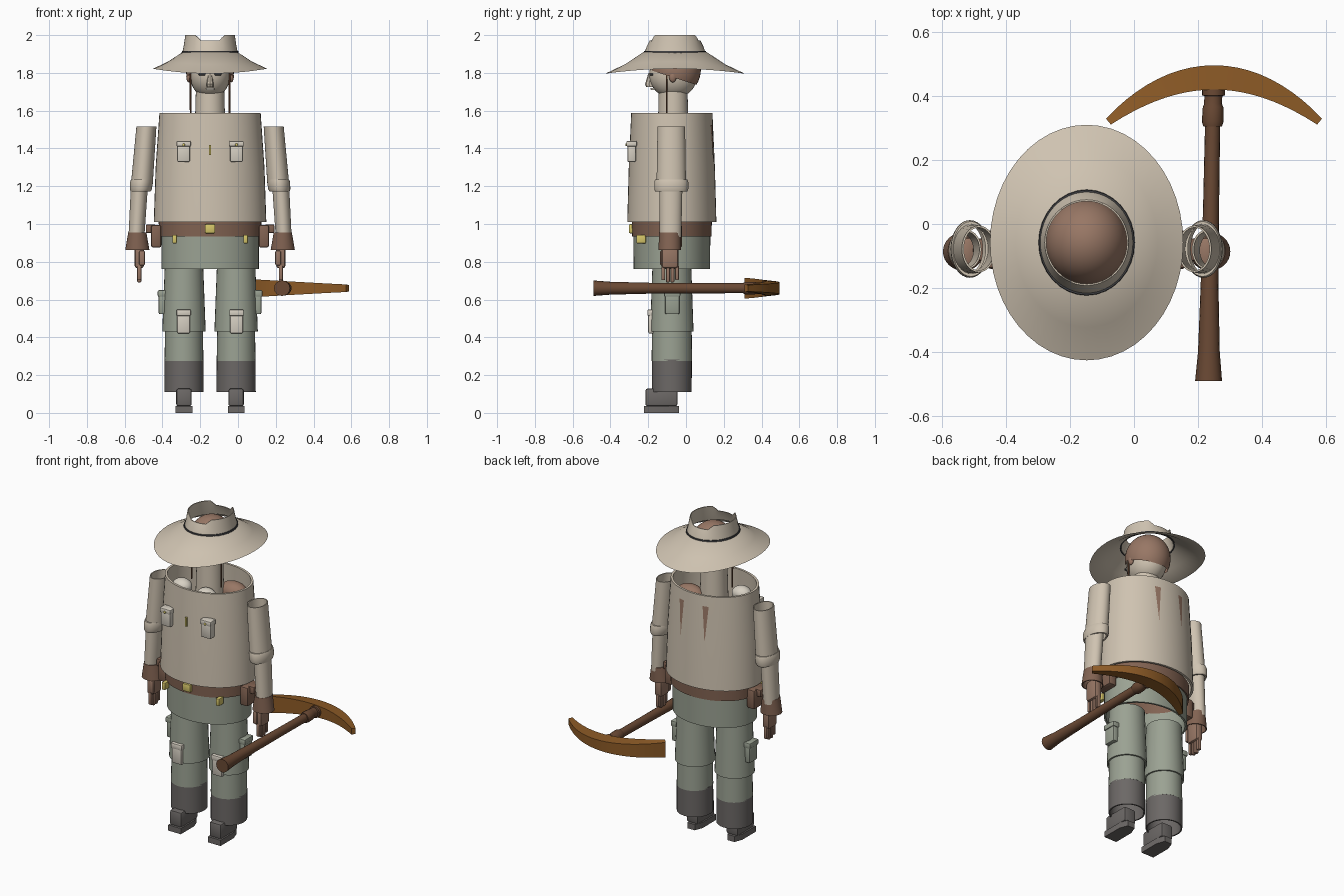
import bpy, bmesh, math
from mathutils import Matrix, Vector

cube = bpy.data.objects.get("Cube")
if cube:
    bpy.data.objects.remove(cube, do_unlink=True)

CX, CY = -0.148, -0.075          # axis of the figure
parts = []


def material(name, rgb):
    lin = [((c / 255 + 0.055) / 1.055) ** 2.4 for c in rgb] + [1]
    m = bpy.data.materials.new(name)
    m.use_nodes = True
    m.diffuse_color = lin
    m.node_tree.nodes["Principled BSDF"].inputs["Base Color"].default_value = lin
    return m


BEIGE = material("beige cloth", (207, 195, 177))
PALE = material("pale cloth", (216, 209, 196))
GREEN = material("grey green cloth", (155, 162, 147))
LEATHER = material("brown leather", (130, 99, 82))
SKIN = material("warm brown", (152, 119, 101))
HANDLE = material("dark wood", (106, 73, 52))
WOOD = material("orange wood", (140, 90, 38))
BOOT = material("dark grey", (108, 104, 102))
BRASS = material("yellow brass", (214, 198, 105))
BAND = material("charcoal", (62, 63, 66))


def finish(name, bm, mat):
    bmesh.ops.recalc_face_normals(bm, faces=bm.faces)
    me = bpy.data.meshes.new(name)
    bm.to_mesh(me)
    bm.free()
    me.materials.append(mat)
    ob = bpy.data.objects.new(name, me)
    bpy.context.collection.objects.link(ob)
    parts.append(ob)
    return ob


def loft(name, rings, mat, wall=0.0, axis="z", sides=32, shape=None):
    """Elliptic rings (position, centre a, centre b, radius a, radius b);
    a wall makes an open tube, otherwise the ends are capped."""
    if wall:
        rings = rings + [(p, a, b, ra - wall, rb - wall) for p, a, b, ra, rb in reversed(rings)]
    bm = bmesh.new()
    loops = []
    for p, a, b, ra, rb in rings:
        loop = []
        for i in range(sides):
            t = math.tau * i / sides
            u, v = a + ra * math.cos(t), b + rb * math.sin(t)
            co = Vector((u, v, p) if axis == "z" else (u, p, v))
            if shape:
                co.z += shape(t, p)
            loop.append(bm.verts.new(co))
        loops.append(loop)
    pairs = list(zip(loops, loops[1:]))
    if wall:
        pairs.append((loops[-1], loops[0]))
    else:
        bm.faces.new(loops[0])
        bm.faces.new(loops[-1])
    for lo, hi in pairs:
        for i in range(sides):
            j = (i + 1) % sides
            bm.faces.new((lo[i], lo[j], hi[j], hi[i]))
    return finish(name, bm, mat)


def box(name, centre, size, mat, bevel=0.0):
    bm = bmesh.new()
    bmesh.ops.create_cube(bm, size=1, matrix=Matrix.Translation(centre) @ Matrix.Diagonal((*size, 1)))
    if bevel:
        bmesh.ops.bevel(bm, geom=bm.edges[:], offset=bevel, segments=2, affect="EDGES", profile=0.5)
    return finish(name, bm, mat)


def ball(name, centre, radii, mat, cut=None):
    bm = bmesh.new()
    bmesh.ops.create_uvsphere(bm, u_segments=32, v_segments=20, radius=1,
                              matrix=Matrix.Translation(centre) @ Matrix.Diagonal((*radii, 1)))
    if cut:
        bmesh.ops.bisect_plane(bm, geom=bm.verts[:] + bm.edges[:] + bm.faces[:],
                               plane_co=cut[0], plane_no=cut[1], clear_inner=True)
    return finish(name, bm, mat)


# Hat
HY = -0.058


def droop(t, p):
    return -0.026 * math.sin(t) ** 2 * (1.91 - p) / 0.09


def pinch(t, p):
    return -0.028 * max(0, min(1, (abs(math.sin(t)) - 0.82) / 0.1)) if p > 1.99 else 0


loft("hat_brim", [(1.91, CX, HY, 0.145, 0.168), (1.86, CX, HY, 0.222, 0.265), (1.822, CX, HY, 0.302, 0.368)],
     BEIGE, wall=0.004, sides=48, shape=droop)
loft("hat_crown", [(1.905, CX, HY, 0.147, 0.162), (1.94, CX, HY, 0.14, 0.15), (2.0, CX, HY, 0.131, 0.134)],
     BEIGE, wall=0.005, sides=48, shape=pinch)
loft("hat_band", [(1.903, CX, HY, 0.151, 0.167), (1.917, CX, HY, 0.149, 0.164)], BAND, wall=0.006)

# Head
ball("head", (CX, -0.067, 1.79), (0.107, 0.128, 0.125), BEIGE)
ball("hair", (CX, -0.055, 1.82), (0.128, 0.134, 0.145), SKIN, ((CX, 0.06, 1.735), (0, 0.32, 1)))
loft("neck", [(1.47, CX, -0.068, 0.082, 0.082), (1.71, CX, -0.068, 0.075, 0.076)], BEIGE)
loft("nose", [(1.725, CX, -0.19, 0.017, 0.02), (1.74, CX, -0.195, 0.019, 0.022),
              (1.80, CX, -0.185, 0.009, 0.014)], BEIGE, sides=8)
box("mouth", (CX, -0.172, 1.715), (0.045, 0.03, 0.012), PALE, 0.003)
for s, side in ((1, "left"), (-1, "right")):
    box(side + "_eye", (CX + s * 0.042, -0.183, 1.792), (0.036, 0.02, 0.01), BAND, 0.003)
    ball(side + "_ear", (CX + s * 0.112, -0.07, 1.78), (0.014, 0.02, 0.03), SKIN)
    loft(side + "_chin_cord", [(1.56, CX + s * 0.102, -0.102, 0.005, 0.005),
                               (1.86, CX + s * 0.105, -0.102, 0.005, 0.005)], HANDLE, sides=8)

# Jacket, belt and hips
loft("jacket", [(1.01, CX, CY, 0.298, 0.236), (1.3, CX, CY, 0.288, 0.228), (1.588, CX, CY, 0.268, 0.215)],
     BEIGE, wall=0.014, sides=48)
loft("belt", [(0.935, CX, CY, 0.27, 0.21), (1.02, CX, CY, 0.272, 0.212)], LEATHER, wall=0.02, sides=48)
loft("hips", [(0.762, CX, CY, 0.258, 0.202), (0.94, CX, CY, 0.258, 0.204)], GREEN, wall=0.012, sides=48)
box("buckle", (CX, -0.29, 0.975), (0.055, 0.026, 0.048), BRASS, 0.006)
box("zip_pull", (CX, -0.302, 1.392), (0.012, 0.012, 0.055), BRASS)
ball("inner_shirt_right", (-0.29, -0.14, 1.52), (0.06, 0.05, 0.045), PALE)
ball("inner_shirt_left", (-0.10, -0.17, 1.52), (0.06, 0.05, 0.045), PALE)
ball("inner_strap", (-0.03, 0.0, 1.5), (0.09, 0.06, 0.06), SKIN)


def back_slit(name, dx):
    def on_back(x, z):
        k = (z - 1.3) / 0.288
        rx, ry = 0.288 - 0.02 * k, 0.228 - 0.013 * k
        return (CX + x, CY + ry * math.sqrt(1 - (x / rx) ** 2) + 0.003, z)
    bm = bmesh.new()
    top = [bm.verts.new(on_back(dx + o, 1.525)) for o in (-0.018, 0, 0.018)]
    tip = bm.verts.new(on_back(dx, 1.3))
    for a, b in zip(top, top[1:]):
        bm.faces.new((a, b, tip))
    finish(name, bm, SKIN)


def pocket(name, x, y, z, w, h, d, mat, sideways=False, button=False):
    def size(a, b, c):
        return (b, a, c) if sideways else (a, b, c)
    box(name, (x, y, z), size(w, d, h), mat, 0.008)
    box(name + "_flap", (x, y, z + h * 0.38), size(w + 0.008, d + 0.01, h * 0.27), mat, 0.006)
    if button:
        ball(name + "_button", (x, y - d / 2 - 0.006, z + h * 0.33), (0.007, 0.005, 0.007), BRASS)


# Shoes have a block upper and a tapered heel end
def shoe(name, x):
    box(name + "_upper", (x, -0.13, 0.082), (0.082, 0.17, 0.094), BOOT, 0.012)
    bm = bmesh.new()
    outline = ((-0.044, -0.222), (0.044, -0.222), (0.044, -0.09), (0.025, -0.037), (-0.025, -0.037), (-0.044, -0.09))
    base = bm.faces.new([bm.verts.new((x + a, b, 0)) for a, b in outline])
    up = bmesh.ops.extrude_face_region(bm, geom=[base])["geom"]
    bmesh.ops.translate(bm, vec=(0, 0, 0.036), verts=[v for v in up if isinstance(v, bmesh.types.BMVert)])
    finish(name + "_sole", bm, BOOT)


# Paired parts
for s, side in ((1, "left_"), (-1, "right_")):
    def at(dx):
        return CX + s * dx

    # Arm
    ay = -0.078
    loft(side + "sleeve", [(1.2, at(0.362), ay, 0.058, 0.078), (1.515, at(0.337), ay, 0.053, 0.073)],
         BEIGE, wall=0.006)
    loft(side + "sleeve_roll", [(1.172, at(0.368), ay, 0.053, 0.085), (1.185, at(0.366), ay, 0.059, 0.09),
                                (1.222, at(0.364), ay, 0.06, 0.09), (1.236, at(0.362), ay, 0.056, 0.086)],
         BEIGE, wall=0.01)
    loft(side + "forearm", [(0.93, at(0.39), -0.082, 0.042, 0.057), (1.2, at(0.374), -0.08, 0.045, 0.061)],
         BEIGE, wall=0.006)
    loft(side + "glove_cuff", [(0.862, at(0.385), -0.086, 0.064, 0.06), (0.956, at(0.385), -0.084, 0.048, 0.058)],
         LEATHER, wall=0.006)
    box(side + "palm", (at(0.375), -0.085, 0.83), (0.05, 0.088, 0.13), SKIN, 0.016)
    for i in range(4):
        drop = 0.012 if i in (1, 2) else 0
        box(side + "finger", (at(0.375), -0.12 + i * 0.024, 0.742 - drop / 2), (0.022, 0.02, 0.078 + drop), SKIN, 0.005)
    box(side + "thumb", (at(0.36), -0.125, 0.82), (0.03, 0.024, 0.08), SKIN, 0.008)

    # Belt gear and jacket details
    box(side + "belt_pouch", (at(0.285), -0.08, 0.935), (0.055, 0.12, 0.12), LEATHER, 0.012)
    box(side + "pouch_strap", (at(0.315), -0.08, 0.975), (0.05, 0.07, 0.045), LEATHER, 0.006)
    box(side + "belt_clip", (at(0.188), -0.238, 0.92), (0.024, 0.05, 0.045), BRASS, 0.004)
    pocket(side + "chest_pocket", at(0.14), -0.288, 1.383, 0.068, 0.11, 0.045, PALE, button=True)
    back_slit(side + "back_slit", s * 0.083)

    # Leg
    lx, ly = at(0.138), -0.075
    loft(side + "upper_leg", [(0.43, lx, ly, 0.115, 0.115), (0.77, lx, ly, 0.102, 0.103)], GREEN, wall=0.01)
    loft(side + "lower_leg", [(0.275, lx, ly, 0.103, 0.107), (0.45, lx, ly, 0.1, 0.105)], GREEN, wall=0.008)
    loft(side + "gaiter", [(0.11, lx, ly, 0.104, 0.105), (0.282, lx, ly, 0.103, 0.106)], BOOT, wall=0.008)
    pocket(side + "knee_pocket", at(0.14), -0.18, 0.483, 0.068, 0.125, 0.04, PALE)
    pocket(side + "thigh_pocket", at(0.252), -0.073, 0.585, 0.078, 0.125, 0.04, GREEN, sideways=True)
    shoe(side + "shoe", lx)

# Pick handle
PZ = 0.66
loft("pick_handle", [(-0.49, 0.233, PZ, 0.042, 0.041), (-0.4, 0.234, PZ, 0.034, 0.034),
                     (-0.2, 0.236, PZ, 0.028, 0.029), (0.06, 0.241, PZ, 0.025, 0.027),
                     (0.44, 0.248, PZ, 0.023, 0.026)], HANDLE, axis="y", sides=16)
loft("pick_collar", [(0.305, 0.246, PZ, 0.029, 0.03), (0.32, 0.246, PZ, 0.034, 0.034), (0.365, 0.247, PZ, 0.032, 0.032),
                     (0.375, 0.247, PZ, 0.028, 0.03), (0.4, 0.248, PZ, 0.028, 0.03),
                     (0.402, 0.248, PZ, 0.036, 0.036), (0.425, 0.248, PZ, 0.036, 0.036)], HANDLE, axis="y", sides=16)


# Pick head: a curved bar, tall at one end and narrow at the other
def pick_head():
    bm = bmesh.new()
    n, sections = 20, []
    for i in range(n + 1):
        u = 2 * i / n - 1
        x = 0.25 + 0.33 * u
        y = 0.458 - 0.138 * u * u
        nx, ny = Vector((0.276 * u, 0.33)).normalized()
        w = 0.038 - 0.026 * u * u
        h = 0.0375 - 0.0175 * u
        sections.append([bm.verts.new((x + nx * a * w, y + ny * a * w, PZ + b * h))
                         for a, b in ((-1, -1), (1, -0.85), (1, 0.85), (-1, 1))])
    for p, q in zip(sections, sections[1:]):
        for i in range(4):
            j = (i + 1) % 4
            bm.faces.new((p[i], p[j], q[j], q[i]))
    bm.faces.new(sections[0])
    bm.faces.new(sections[-1])
    finish("pick_head", bm, WOOD)


pick_head()

# Smooth shading with sharp edges kept
bpy.ops.object.select_all(action="DESELECT")
for ob in parts:
    ob.select_set(True)
bpy.context.view_layer.objects.active = parts[0]
bpy.ops.object.shade_smooth_by_angle(angle=math.radians(35))
